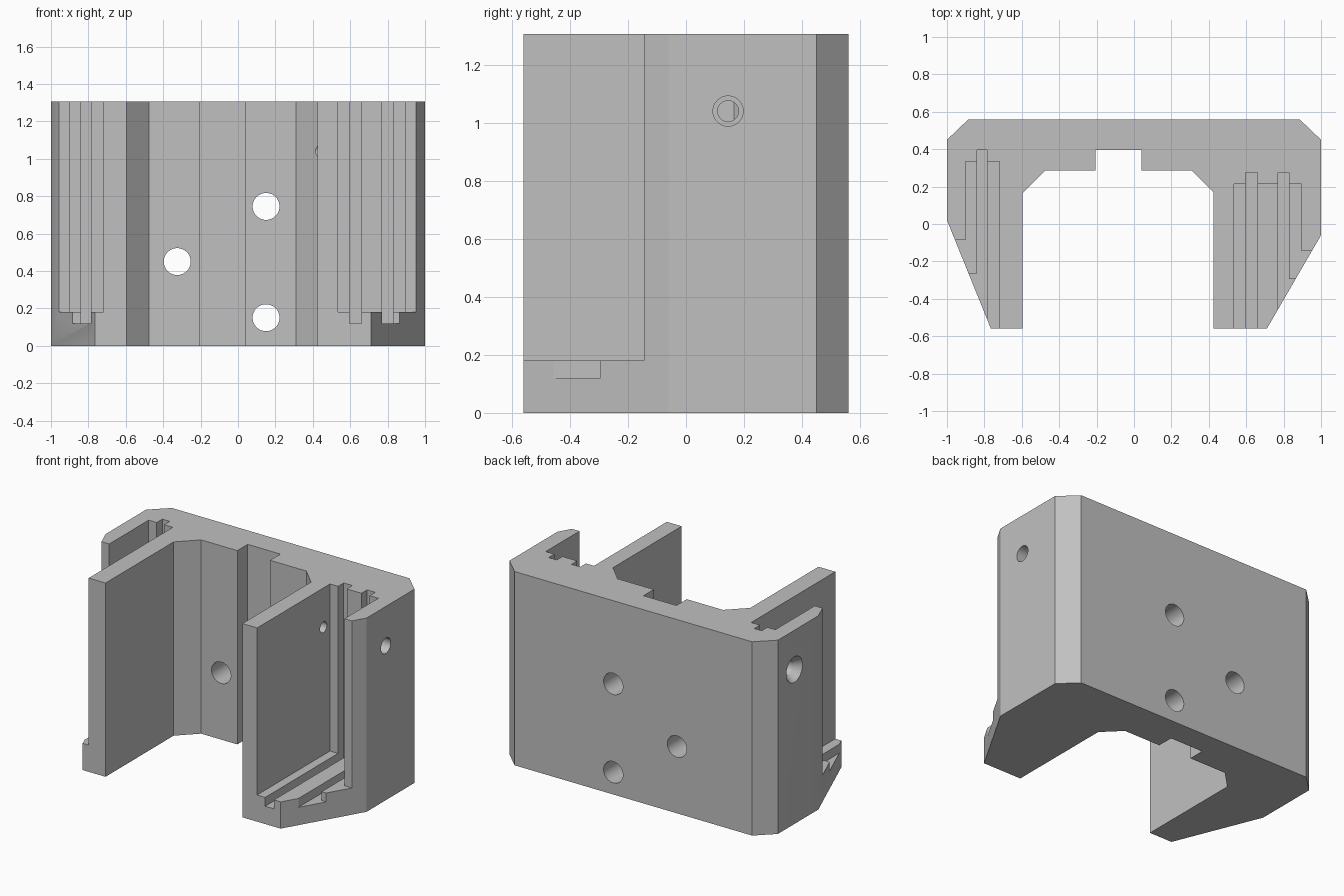
import bpy, bmesh, math
from mathutils import Matrix

default = bpy.data.objects.get("Cube")
if default:
    bpy.data.objects.remove(default, do_unlink=True)

HEIGHT, FLOOR, GROOVE = 1.305, 0.18, 0.12
FRONT, TOP = -0.8, 1.6          # cutters overshoot the body here

grey = bpy.data.materials.new("plain grey")
grey.use_nodes = True
grey.diffuse_color = (0.53, 0.53, 0.53, 1)
grey.node_tree.nodes["Principled BSDF"].inputs["Base Color"].default_value = grey.diffuse_color


def make_object(name, bm):
    bmesh.ops.recalc_face_normals(bm, faces=bm.faces)
    mesh = bpy.data.meshes.new(name)
    bm.to_mesh(mesh)
    bm.free()
    mesh.materials.append(grey)
    obj = bpy.data.objects.new(name, mesh)
    bpy.context.collection.objects.link(obj)
    return obj


def prism(name, outline, z0, z1):
    bm = bmesh.new()
    face = bm.faces.new([bm.verts.new((x, y, z0)) for x, y in outline])
    up = bmesh.ops.extrude_face_region(bm, geom=[face])["geom"]
    verts = [v for v in up if isinstance(v, bmesh.types.BMVert)]
    bmesh.ops.translate(bm, verts=verts, vec=(0, 0, z1 - z0))
    return make_object(name, bm)


def rod(name, axis, start, end, a, z, r1, r2=None):
    """Cylinder or cone along x or y, from start to end."""
    bm = bmesh.new()
    bmesh.ops.create_cone(bm, cap_ends=True, segments=48, radius1=r1,
                          radius2=r1 if r2 is None else r2, depth=abs(end - start))
    mid, sign = (start + end) / 2, math.copysign(1, end - start)
    if axis == "x":
        turn, place = Matrix.Rotation(sign * math.pi / 2, 4, "Y"), (mid, a, z)
    else:
        turn, place = Matrix.Rotation(-sign * math.pi / 2, 4, "X"), (a, mid, z)
    bm.transform(Matrix.Translation(place) @ turn)
    return make_object(name, bm)


def cut(body, cutter):
    mod = body.modifiers.new("cut", "BOOLEAN")
    mod.operation, mod.solver, mod.object = "DIFFERENCE", "EXACT", cutter
    bpy.context.view_layer.objects.active = body
    bpy.ops.object.modifier_apply(modifier=mod.name)
    bpy.data.objects.remove(cutter, do_unlink=True)


def slot(body, inner, outer, back, wall_end, grooves, groove_end):
    """Guide slot open to the top and front; the last groove widens outwards."""
    side = math.copysign(1, outer)
    out = side * 1.3
    cut(body, prism("slot_cutter", [(inner, FRONT), (inner, back), (outer, back),
                                    (outer, wall_end), (out, wall_end), (out, FRONT)],
                    FLOOR, TOP))
    for i, (a, b) in enumerate(grooves):
        shape = [(a, FRONT), (a, back + 0.06), (b, back + 0.06)]
        if i == len(grooves) - 1:
            shape += [(b, groove_end), (out, groove_end), (out, FRONT)]
            # the widened part only lies under the slot floor
            cut(body, prism("groove_cutter", shape, GROOVE, FLOOR + 0.02))
            shape = shape[:3]
        shape += [(b, FRONT)]
        cut(body, prism("groove_cutter", shape, GROOVE, TOP))


# Bracket body: one chamfered horseshoe outline
body = prism("bracket_body", [
    (-1, 0.45), (-0.885, 0.56), (0.885, 0.56), (1, 0.45), (1, -0.06),
    (0.71, -0.56), (0.425, -0.56), (0.425, 0.17), (0.31, 0.285), (0.04, 0.285),
    (0.04, 0.395), (-0.205, 0.395), (-0.205, 0.285), (-0.475, 0.285),
    (-0.595, 0.165), (-0.595, -0.56), (-0.765, -0.56), (-1, 0.02)], 0, HEIGHT)

# Guide slots in both arms
slot(body, -0.72, -0.9, 0.335, -0.085, [(-0.785, -0.84)], -0.265)
slot(body, 0.535, 0.895, 0.215, -0.145, [(0.595, 0.66), (0.77, 0.83)], -0.295)

# Mounting holes through the back wall
for x, z in ((0.15, 0.745), (-0.325, 0.45), (0.15, 0.15)):
    cut(body, rod("mounting_hole_cutter", "y", 0, 0.8, x, z, 0.072))

# Countersunk screw holes through the arms
for side, y in ((1, 0.145), (-1, 0.275)):
    z = 1.04
    cut(body, rod("screw_hole_cutter", "x", side * 1.2, side * (0.40 if side > 0 else 0.41),
                  y, z, 0.036))
    cut(body, rod("screw_head_cutter", "x", side * 1.1, side * 0.85, y, z, 0.052))
    cut(body, rod("countersink_cutter", "x", side * 1.02, side * 0.95, y, z, 0.100, 0.052))

# Smooth hole walls, sharp edges elsewhere
bpy.ops.object.select_all(action="DESELECT")
body.select_set(True)
bpy.context.view_layer.objects.active = body
bpy.ops.object.shade_smooth_by_angle(angle=math.radians(25))
